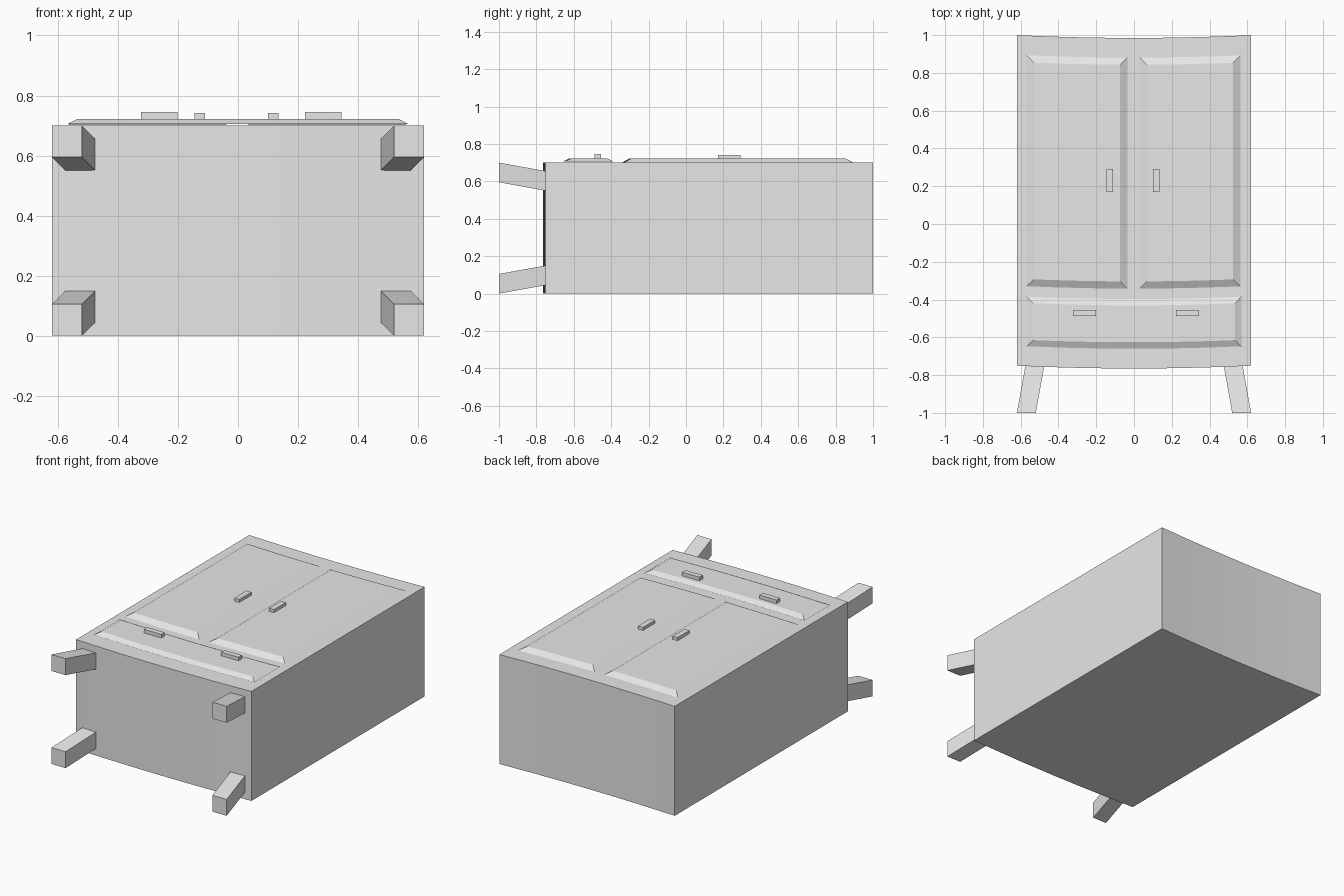
import bpy
import bmesh

cube = bpy.data.objects.get("Cube")
if cube:
    bpy.data.objects.remove(cube, do_unlink=True)

grey = bpy.data.materials.new("plain_grey")
grey.use_nodes = True
grey.diffuse_color = (0.8, 0.8, 0.8, 1)
grey.node_tree.nodes["Principled BSDF"].inputs["Base Color"].default_value = (0.8, 0.8, 0.8, 1)

HALF = 0.62   # half the cabinet width
BOW = 0.015   # sag of the bowed ends at the centre


def finish(name, bm):
    bmesh.ops.recalc_face_normals(bm, faces=bm.faces)
    mesh = bpy.data.meshes.new(name)
    bm.to_mesh(mesh)
    bm.free()
    mesh.materials.append(grey)
    obj = bpy.data.objects.new(name, mesh)
    bpy.context.collection.objects.link(obj)
    return obj


def slab(name, xs, ys, zs, inset=0.0, columns=1, bow=BOW):
    """Box in columns along x, its top ring inset and its y shifted by the bow."""
    bm = bmesh.new()
    rings = []
    for i in range(columns + 1):
        t = i / columns
        ring = []
        for y, z, d in ((ys[0], zs[0], 0), (ys[1], zs[0], 0),
                        (ys[1] - inset, zs[1], inset), (ys[0] + inset, zs[1], inset)):
            x = (xs[0] + d) * (1 - t) + (xs[1] - d) * t
            ring.append(bm.verts.new((x, y - bow * (1 - (x / HALF) ** 2), z)))
        rings.append(ring)
    for a, b in zip(rings, rings[1:]):
        for k in range(4):
            n = (k + 1) % 4
            bm.faces.new((a[k], a[n], b[n], b[k]))
    bm.faces.new(rings[0])
    bm.faces.new(rings[-1])
    return finish(name, bm)


def leg(name, sx, upper):
    """Square leg splayed outwards from the cabinet base."""
    bm = bmesh.new()
    rings = []
    for y, splay in ((-1.0, 0.0), (-0.75, 0.045)):
        outer, inner = HALF - splay, HALF - 0.1 - splay
        low, high = splay, splay + 0.105
        if upper:
            low, high = 0.7 - high, 0.7 - low
        rings.append([bm.verts.new((sx * x, y, z)) for x, z in
                      ((outer, low), (outer, high), (inner, high), (inner, low))])
    for k in range(4):
        n = (k + 1) % 4
        bm.faces.new((rings[0][k], rings[0][n], rings[1][n], rings[1][k]))
    bm.faces.new(rings[0])
    bm.faces.new(rings[1])
    return finish(name, bm)


# Cabinet lying on its back
slab("cabinet_body", (-HALF, HALF), (-0.75, 1.0), (0, 0.70), columns=10)

# Raised door and drawer panels with sloped borders
slab("right_door", (-0.568, -0.035), (-0.327, 0.896), (0.701, 0.722), 0.038, 5)
slab("left_door", (0.03, 0.563), (-0.327, 0.896), (0.701, 0.722), 0.038, 5)
slab("drawer_front", (-0.568, 0.568), (-0.645, -0.382), (0.705, 0.722), 0.034, 10)

# Handles
for side, x_door, x_drawer in (("right", -0.145, -0.323), ("left", 0.1, 0.223)):
    slab(side + "_door_handle", (x_door, x_door + 0.035), (0.17, 0.292),
         (0.72, 0.742), bow=0)
    slab(side + "_drawer_handle", (x_drawer, x_drawer + 0.122), (-0.488, -0.454),
         (0.72, 0.745), bow=0)

# Legs
for side, sx in (("right", -1), ("left", 1)):
    leg(side + "_rear_leg", sx, False)
    leg(side + "_front_leg", sx, True)
